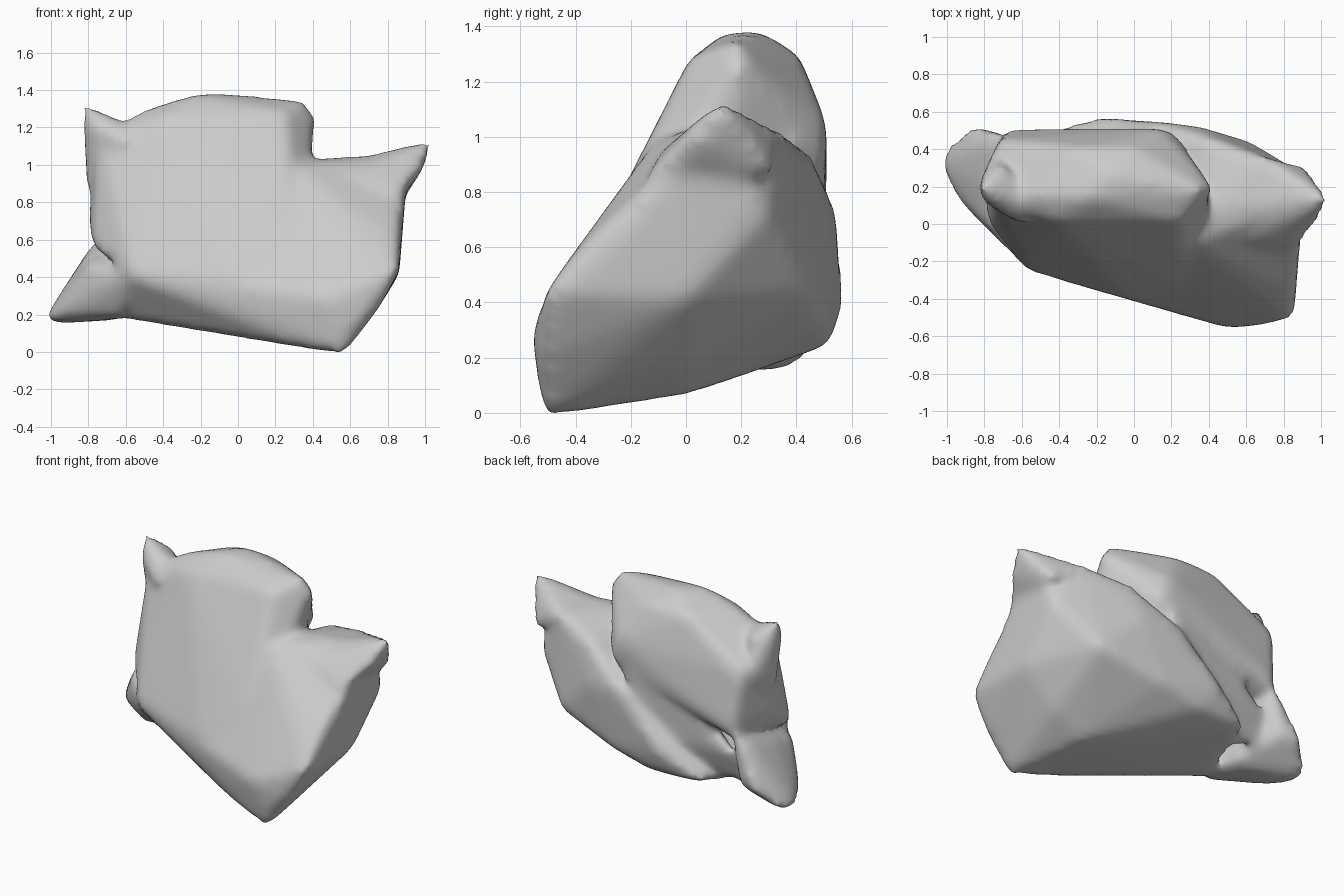
import bpy
import bmesh
from mathutils import Vector

cube = bpy.data.objects.get("Cube")
if cube:
    bpy.data.objects.remove(cube, do_unlink=True)

# One plain fabric colour
fabric = bpy.data.materials.new("pale_grey_fabric")
fabric.use_nodes = True
fabric_colour = (0.6, 0.6, 0.6, 1)
fabric.diffuse_color = fabric_colour
shader = fabric.node_tree.nodes["Principled BSDF"]
shader.inputs["Base Color"].default_value = fabric_colour
shader.inputs["Roughness"].default_value = 0.8


def add_lobe(target, corners):
    """Wrap a tight convex skin round the corners (given in hundredths)."""
    lobe = bmesh.new()
    for corner in corners:
        lobe.verts.new(Vector(corner) / 100)
    bmesh.ops.convex_hull(lobe, input=lobe.verts[:])
    unused = [vert for vert in lobe.verts if not vert.link_faces]
    bmesh.ops.delete(lobe, geom=unused, context='VERTS')
    bmesh.ops.recalc_face_normals(lobe, faces=lobe.faces[:])
    piece = bpy.data.meshes.new("lobe_piece")
    lobe.to_mesh(piece)
    lobe.free()
    target.from_mesh(piece)
    bpy.data.meshes.remove(piece)


# Tall upper lobe: rounded top, front face, back and left side
tall_lobe = [
    (-50, 15, 128), (-25, 14, 136), (-12, 26, 137), (36, 18, 133), (41, 20, 126),
    (-40, 2, 124), (25, 2, 127), (-74, 12, 115), (-30, 40, 128), (0, 40, 128),
    (-72, 44, 102), (15, 50, 104), (-79, 20, 70), (-68, 50, 62), (38, 15, 102),
    (-57, -24, 42), (0, -40, 38), (30, -36, 52), (-77, 0, 55), (20, 49, 90),
]

# Wide lower lobe: right wing, front bottom edge, sloping underside and back
wide_lobe = [
    (90, 12, 104), (44, 8, 102), (50, -10, 93), (30, -10, 98), (70, 34, 101),
    (40, 45, 93), (85, -12, 76), (84, -36, 60), (85, -50, 43), (72, -52, 20),
    (56, -51, -1), (34, -45, 4), (50, -55, 28), (0, -40, 36), (-12, -35, 26),
    (-12, -20, 13), (-57, -24, 40), (-60, 0, 18), (25, -46, 17), (40, 0, 7),
    (62, 0, 18), (85, 0, 41), (87, 28, 72), (62, 43, 44), (20, 50, 32),
    (-10, 51, 25), (-46, 49, 25), (-20, 56, 40), (10, 54, 72), (35, 51, 70),
]

# Broad lower left corner, drawn out to a tip
tail_corner = [
    (-104, 33, 15), (-100, 41, 18), (-88, 51, 30), (-95, 15, 19), (-79, 20, 52),
    (-78, 42, 55), (-70, 49, 62), (-75, 48, 31), (-57, -23, 40), (-63, -6, 19),
    (-60, 20, 18), (-78, 0, 46), (-82, 6, 30),
]

# Soft valley between the two lobes at the back
back_valley = [
    (30, 40, 98), (10, 48, 98), (10, 50, 80), (-66, 43, 48), (-57, 33, 23),
    (-68, 35, 26), (-30, 46, 76), (-20, 46, 45), (0, 0, 60),
]

# Pinched upper left corner
upper_left_corner = [
    (-83, 19, 132), (-79, 11, 122), (-70, 30, 121), (-80, 21, 85),
    (-48, 8, 116), (-75, 38, 98), (-60, 0, 112),
]

# Pinched right corner
right_corner = [
    (104, 13, 112), (98, 2, 98), (96, 22, 98), (90, 32, 85), (86, -14, 84),
    (68, 10, 103), (60, -8, 94), (70, 35, 100),
]

skin = bmesh.new()
for corners in (tall_lobe, wide_lobe, tail_corner, back_valley,
                upper_left_corner, right_corner):
    add_lobe(skin, corners)
mesh = bpy.data.meshes.new("cushion")
skin.to_mesh(mesh)
skin.free()
cushion = bpy.data.objects.new("cushion", mesh)
bpy.context.collection.objects.link(cushion)

# Fuse the lobes into one skin, pad it slightly and soften it
remesh = cushion.modifiers.new("fuse", 'REMESH')
remesh.mode = 'VOXEL'
remesh.voxel_size = 0.025
padding = cushion.modifiers.new("pad", 'DISPLACE')
padding.strength = 0.012
padding.mid_level = 0
smooth = cushion.modifiers.new("soften", 'SMOOTH')
smooth.factor = 0.5
smooth.iterations = 18

for other in bpy.context.selected_objects:
    other.select_set(False)
bpy.context.view_layer.objects.active = cushion
cushion.select_set(True)
for modifier in ("fuse", "pad", "soften"):
    bpy.ops.object.modifier_apply(modifier=modifier)

# Rest the cushion on the ground
lowest = min(vert.co.z for vert in cushion.data.vertices)
for vert in cushion.data.vertices:
    vert.co.z -= lowest

cushion.data.materials.clear()
cushion.data.materials.append(fabric)
bpy.ops.object.shade_smooth()
